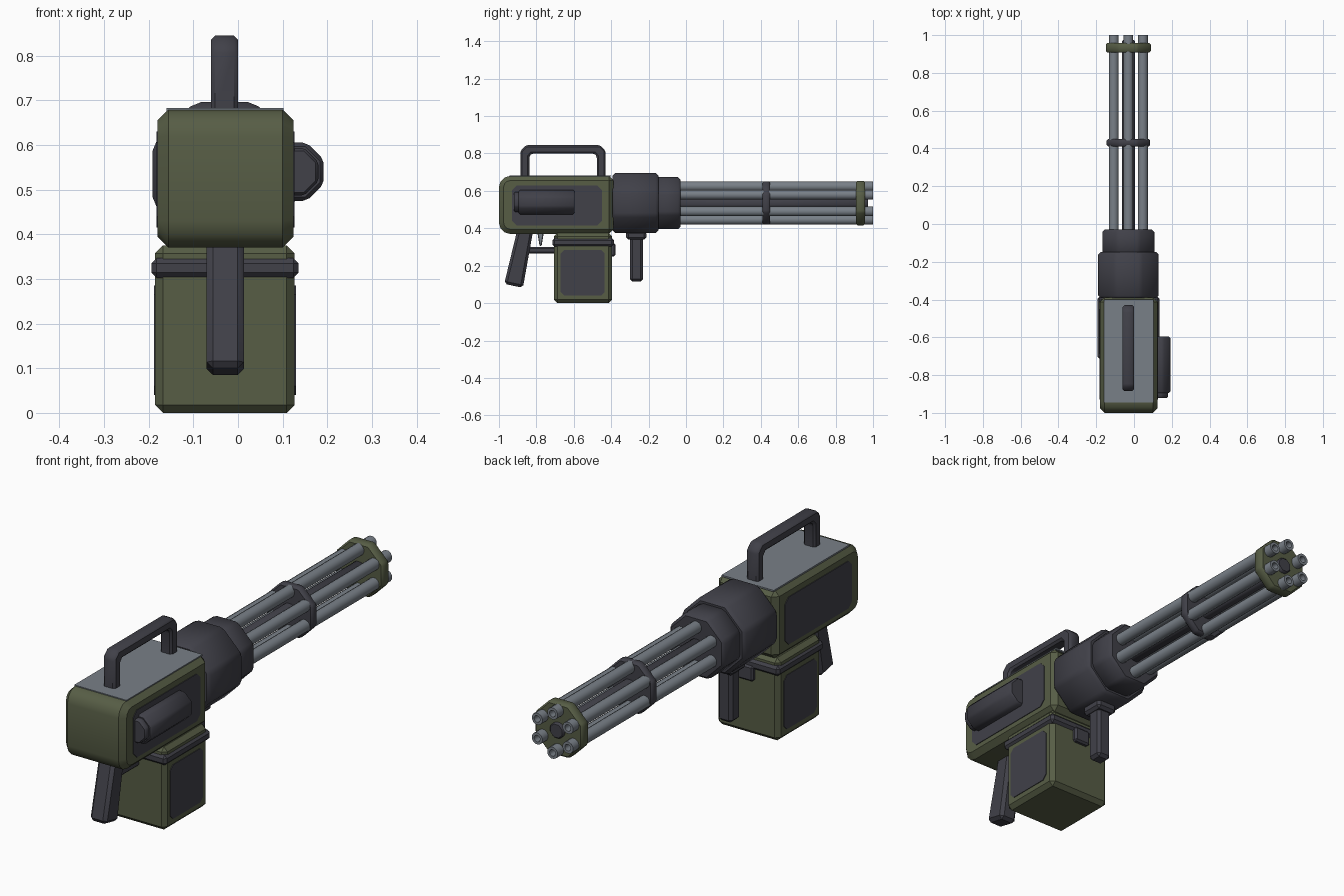
import bpy, bmesh, math
from mathutils import Matrix, Vector

if "Cube" in bpy.data.objects:
    bpy.data.objects.remove(bpy.data.objects["Cube"])


def material(name, rgb):
    m = bpy.data.materials.new(name)
    m.use_nodes = True
    m.diffuse_color = (*rgb, 1)
    m.node_tree.nodes["Principled BSDF"].inputs["Base Color"].default_value = (*rgb, 1)
    return m


GREEN = material("olive green", (0.095, 0.11, 0.06))
DARK = material("dark gunmetal", (0.052, 0.052, 0.066))
STEEL = material("steel grey", (0.19, 0.215, 0.245))
CX, CZ = -0.03, 0.535   # barrel axis


def bevel_sharp(bm, width, segments=1):
    if width:
        edges = [e for e in bm.edges if e.calc_face_angle(0) > math.radians(40)]
        bmesh.ops.bevel(bm, geom=edges, offset=width, segments=segments,
                        profile=0.5, affect='EDGES', clamp_overlap=True)


def finish(bm, name, *mats):
    bmesh.ops.recalc_face_normals(bm, faces=bm.faces)
    me = bpy.data.meshes.new(name)
    bm.to_mesh(me)
    bm.free()
    for m in mats:
        me.materials.append(m)
    me.shade_smooth()
    me.set_sharp_from_angle(angle=math.radians(35))
    ob = bpy.data.objects.new(name, me)
    bpy.context.collection.objects.link(ob)
    return ob


def prism(name, outline, x0, x1, mat, bevel=0.0):
    """Side outline of (y, z) points extruded from x0 to x1."""
    bm = bmesh.new()
    face = bm.faces.new([bm.verts.new((x0, y, z)) for y, z in outline])
    new = bmesh.ops.extrude_face_region(bm, geom=[face])["geom"]
    verts = [v for v in new if isinstance(v, bmesh.types.BMVert)]
    bmesh.ops.translate(bm, vec=(x1 - x0, 0, 0), verts=verts)
    bmesh.ops.recalc_face_normals(bm, faces=bm.faces)
    bevel_sharp(bm, bevel)
    return finish(bm, name, mat)


def rect(y0, y1, z0, z1, cut=0.0):
    """Rectangle outline, with cut corners if asked."""
    if not cut:
        return [(y0, z0), (y1, z0), (y1, z1), (y0, z1)]
    c = cut
    return [(y0 + c, z0), (y1 - c, z0), (y1, z0 + c), (y1, z1 - c),
            (y1 - c, z1), (y0 + c, z1), (y0, z1 - c), (y0, z0 + c)]


def box(name, x0, x1, y0, y1, z0, z1, mat, bevel=0.0):
    return prism(name, rect(y0, y1, z0, z1), x0, x1, mat, bevel)


def drum(name, apothem, y0, y1, mat, bevel=0.0, x=CX, z=CZ, sides=8, bore=0.0):
    """Cylinder along y with flats facing the axes, optionally bored at the +y end."""
    r = apothem / math.cos(math.pi / sides)
    bm = bmesh.new()
    bmesh.ops.create_cone(bm, cap_ends=True, segments=sides, radius1=r, radius2=r, depth=y1 - y0)
    turn = Matrix.Rotation(-math.pi / 2, 4, 'X') @ Matrix.Rotation(math.pi / sides, 4, 'Z')
    bmesh.ops.transform(bm, matrix=Matrix.Translation((x, (y0 + y1) / 2, z)) @ turn, verts=bm.verts)
    bm.normal_update()
    # start from a flat-sided orientation whatever the first vertex angle is
    bevel_sharp(bm, 0 if sides > 8 else bevel)
    if bore:
        bm.normal_update()
        muzzle = max(bm.faces, key=lambda f: f.calc_center_median().y)
        bmesh.ops.inset_region(bm, faces=[muzzle], thickness=apothem - bore)
        new = bmesh.ops.extrude_face_region(bm, geom=[muzzle])["geom"]
        bmesh.ops.translate(bm, vec=Vector((0, -0.04, 0)),
                            verts=[v for v in new if isinstance(v, bmesh.types.BMVert)])
        if muzzle.is_valid:
            bmesh.ops.delete(bm, geom=[muzzle], context='FACES')
        for f in bm.faces:
            d = f.calc_center_median() - Vector((x, 0, z))
            if math.hypot(d.x, d.z) < bore * 1.01 and d.y < y1 - 0.01:
                f.material_index = 1
        if sides > 8:
            for f in bm.faces:
                if f.calc_center_median().y < y0 + 0.001:
                    f.material_index = 0
    return finish(bm, name, mat, DARK)


# Receiver: rounded rear corners, chamfered edges
rear, r = -1.0, 0.06
z0, z1 = 0.37, 0.68
arc = [math.radians(a) for a in (0, 30, 60, 90)]
outline = [(-0.388, z0), (-0.388, z1)]
outline += [(rear + r - r * math.sin(a), z1 - r + r * math.cos(a)) for a in arc]
outline += [(rear + r - r * math.cos(a), z0 + r - r * math.sin(a)) for a in arc]
prism("receiver", outline, -0.18, 0.124, GREEN, 0.024)
box("receiver_top_plate", -0.16, 0.102, -0.945, -0.4, 0.676, 0.683, STEEL)

# Side panels on the receiver and the ammunition box
for side, xr, xm in (("left", 0.122, 0.126), ("right", -0.183, -0.188)):
    prism(f"{side}_receiver_panel", rect(-0.93, -0.45, 0.415, 0.63, 0.025), xr, xr + 0.005, DARK)
    prism(f"{side}_ammo_panel", rect(-0.67, -0.435, 0.04, 0.285, 0.02), xm, xm + 0.004, DARK)

# Drive motor on the left side
drum("motor", 0.065, -0.895, -0.595, DARK, 0.008, x=0.127, z=0.54)
drum("motor_cap", 0.053, -0.92, -0.88, DARK, 0.006, x=0.127, z=0.54)

# Carry handle
prism("carry_handle",
      [(-0.885, 0.67), (-0.885, 0.815), (-0.855, 0.845), (-0.46, 0.845), (-0.43, 0.815),
       (-0.43, 0.67), (-0.477, 0.67), (-0.477, 0.785), (-0.49, 0.8), (-0.825, 0.8),
       (-0.838, 0.785), (-0.838, 0.67)], -0.06, 0.0, DARK, 0.009)

# Ammunition box with a clamping band
box("ammo_box", -0.186, 0.127, -0.705, -0.396, 0.0, 0.375, GREEN, 0.018)
box("ammo_band", -0.194, 0.136, -0.715, -0.385, 0.302, 0.347, DARK, 0.012)
box("ammo_latch", -0.07, 0.01, -0.41, -0.377, 0.25, 0.32, DARK, 0.008)

# Grip, trigger and guard
prism("rear_grip", [(-0.9, 0.4), (-0.815, 0.4), (-0.872, 0.082), (-0.972, 0.103)],
      -0.07, 0.013, DARK, 0.014)
prism("trigger", [(-0.795, 0.38), (-0.76, 0.38), (-0.772, 0.305), (-0.783, 0.305)],
      -0.045, -0.013, STEEL, 0.004)
box("trigger_guard", -0.055, -0.003, -0.86, -0.69, 0.265, 0.3, DARK, 0.007)

# Foregrip under the housing
box("foregrip_mount", -0.08, 0.02, -0.32, -0.212, 0.34, 0.385, DARK, 0.012)
box("foregrip", -0.065, 0.005, -0.3, -0.23, 0.115, 0.36, DARK, 0.013)

# Stepped barrel housing
drum("rear_housing", 0.161, -0.392, -0.148, DARK, 0.014)
drum("front_housing", 0.138, -0.16, -0.03, DARK, 0.012)

# Barrel cluster with spindle and two clamps
drum("spindle", 0.034, -0.05, 0.973, DARK, 0.005)
for i in range(6):
    a = math.radians(90 + 60 * i)
    drum(f"barrel_{i + 1}", 0.026, -0.05, 1.0, STEEL, x=CX + 0.089 * math.cos(a),
         z=CZ + 0.089 * math.sin(a), sides=12, bore=0.014)
drum("middle_clamp", 0.115, 0.41, 0.45, DARK, 0.008)
drum("muzzle_clamp", 0.119, 0.908, 0.958, GREEN, 0.008)
